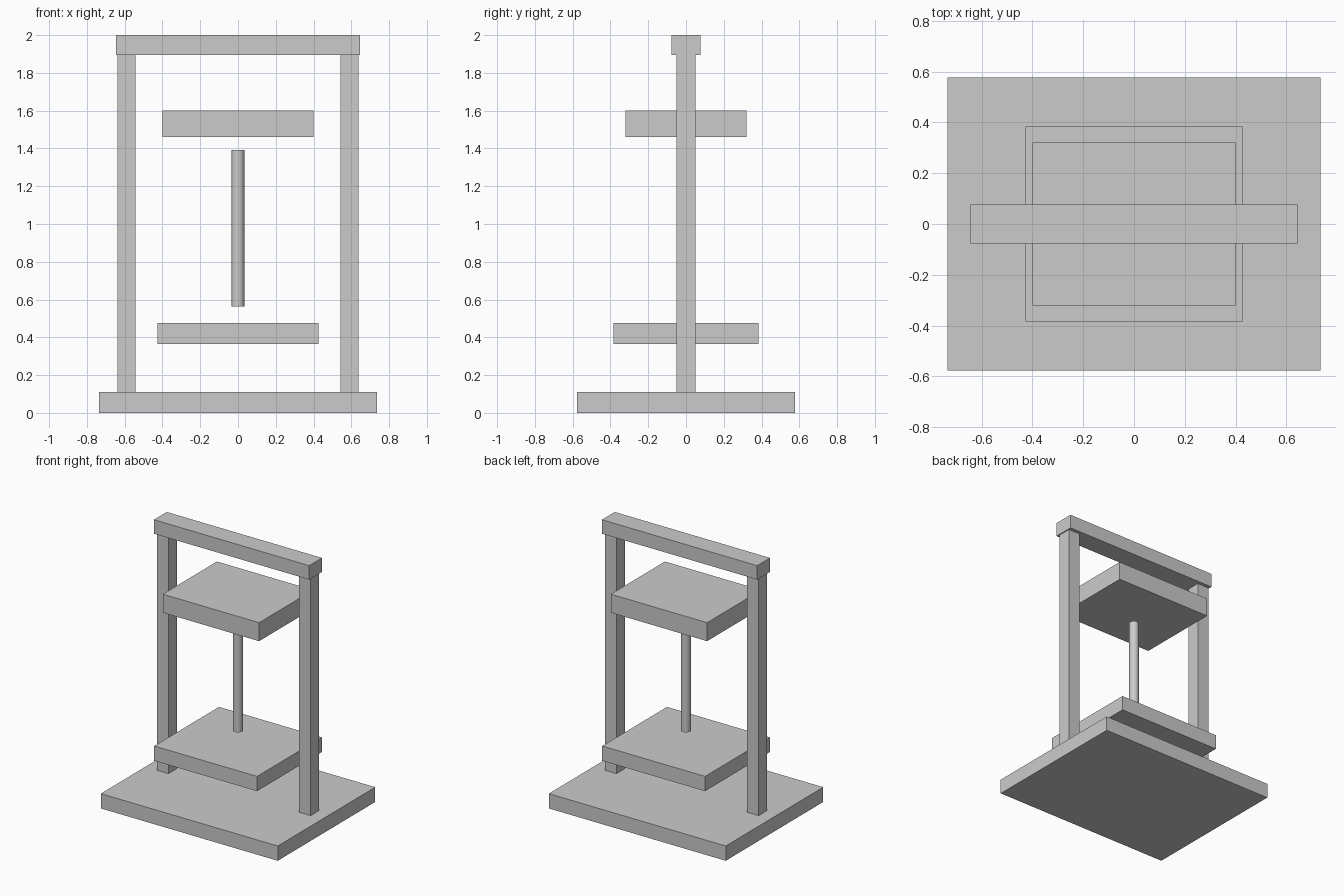
import bpy
import math

if "Cube" in bpy.data.objects:
    bpy.data.objects.remove(bpy.data.objects["Cube"])


def box(name, half_x, half_y, z0, z1, x=0.0):
    """Axis-aligned block given by half widths and bottom/top heights."""
    bpy.ops.mesh.primitive_cube_add(size=1, location=(x, 0, (z0 + z1) / 2))
    ob = bpy.context.object
    ob.name = name
    ob.scale = (2 * half_x, 2 * half_y, z1 - z0)
    bpy.ops.object.transform_apply(location=False, rotation=False, scale=True)
    return ob


# Floor plate and frame
box("base_plate", 0.735, 0.578, 0.0, 0.111)
for side, sign in (("left", -1), ("right", 1)):
    box(side + "_post", 0.048, 0.05, 0.111, 1.895, x=sign * 0.59)
box("top_beam", 0.645, 0.076, 1.895, 2.0)

# Floating plates between the posts
box("lower_plate", 0.427, 0.384, 0.366, 0.477)
box("upper_plate", 0.40, 0.321, 1.461, 1.60)

# Central rod
bpy.ops.mesh.primitive_cylinder_add(vertices=32, radius=0.034, depth=0.831,
                                    location=(0, 0, 0.9775))
bpy.context.object.name = "centre_rod"
bpy.ops.object.shade_smooth_by_angle(angle=math.radians(30))
